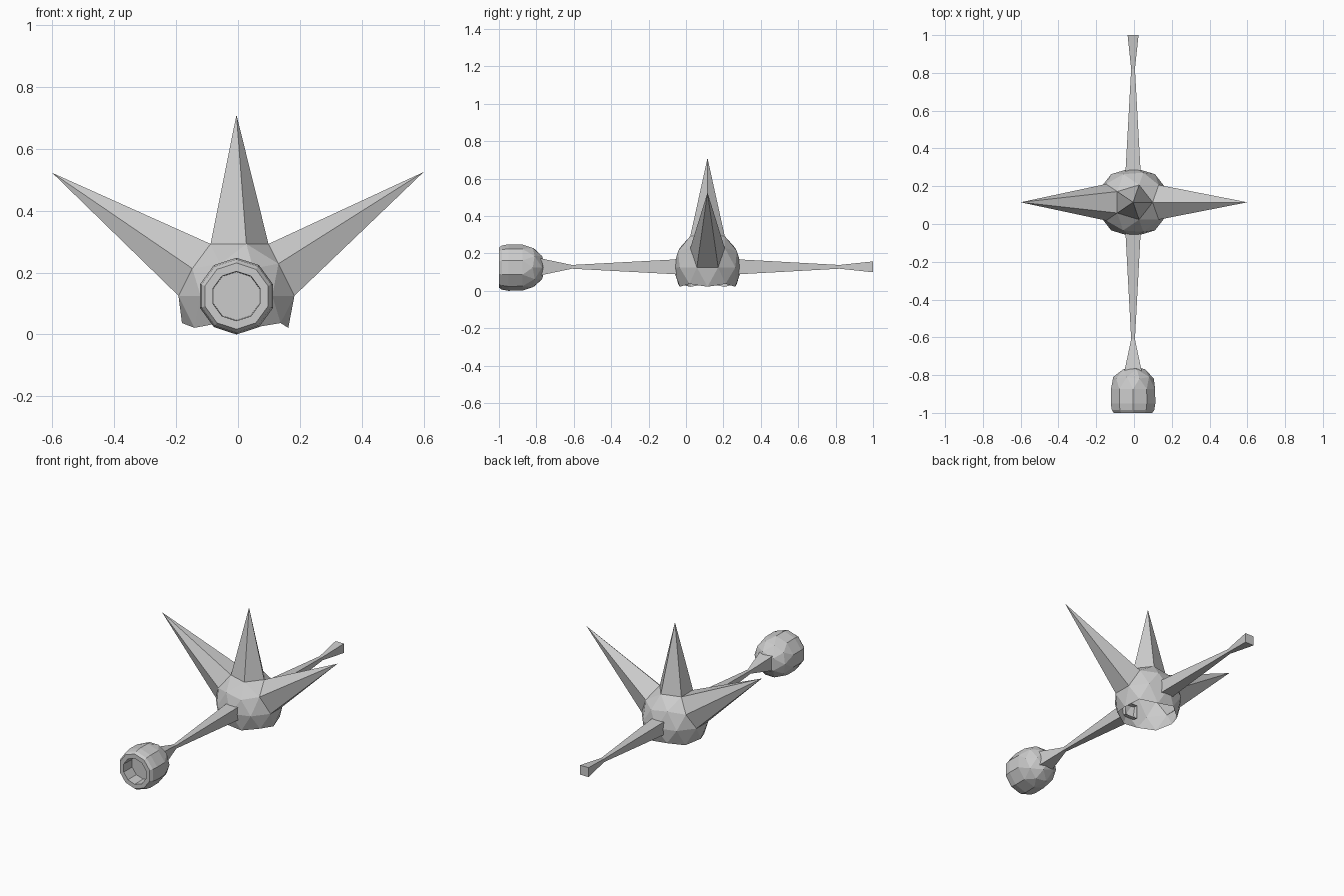
import bpy, bmesh, math
from mathutils import Vector

if "Cube" in bpy.data.objects:
    bpy.data.objects.remove(bpy.data.objects["Cube"])

grey = bpy.data.materials.new("plain_grey")
grey.diffuse_color = (0.6, 0.6, 0.6, 1)
grey.use_nodes = True
grey.node_tree.nodes["Principled BSDF"].inputs["Base Color"].default_value = grey.diffuse_color
CX = -0.005  # shared axis of body, arms and cup


def finish(bm, name):
    mesh = bpy.data.meshes.new(name)
    bm.to_mesh(mesh)
    bm.free()
    mesh.materials.append(grey)
    obj = bpy.data.objects.new(name, mesh)
    bpy.context.collection.objects.link(obj)
    return obj


def nearest(bm, direction):
    d = Vector(direction)
    return min(bm.verts, key=lambda v: (v.co - d).length)


# Spiked body: faceted sphere, open below, three vertices drawn out to points
bm = bmesh.new()
bmesh.ops.create_icosphere(bm, subdivisions=2, radius=1)
bmesh.ops.delete(bm, geom=[v for v in bm.verts if v.co.z < -0.7], context='VERTS')
tips = [(nearest(bm, (0, 0, 1)), (CX, 0.115, 0.71)),
        (nearest(bm, (0.894, 0, 0.447)), (0.60, 0.115, 0.525)),
        (nearest(bm, (-0.851, 0, 0.526)), (-0.60, 0.115, 0.522))]
for v in bm.verts:
    v.co = (CX + v.co.x * 0.197, 0.115 + v.co.y * 0.184, 0.125 + v.co.z * 0.197)
for v, tip in tips:
    v.co = tip
finish(bm, "spiked_body")


# Square arms: tapered, pinched near the outer end, open at the inner end
def arm(name, sections):
    bm = bmesh.new()
    rings = []
    for y, h in sections:
        rings.append([bm.verts.new((CX + sx * h, y, 0.128 + sz * h))
                      for sx, sz in ((-1, -1), (1, -1), (1, 1), (-1, 1))])
    for a, b in zip(rings, rings[1:]):
        for i in range(4):
            j = (i + 1) % 4
            bm.faces.new((a[i], a[j], b[j], b[i]))
    bm.faces.new(rings[-1])
    bmesh.ops.recalc_face_normals(bm, faces=bm.faces)
    finish(bm, name)


arm("rear_arm", [(0.26, 0.041), (0.82, 0.010), (1.0, 0.029)])
arm("front_arm", [(-0.03, 0.041), (-0.61, 0.010), (-0.79, 0.048)])

# Cup: faceted half sphere closed at the back, drawn forward into a ten-sided
# wall with a rounded lip and a recessed floor
R, CZ = 0.123, 0.124
bm = bmesh.new()
bmesh.ops.create_icosphere(bm, subdivisions=2, radius=R)
bmesh.ops.delete(bm, geom=[v for v in bm.verts if v.co.z < -0.1 * R], context='VERTS')
for v in bm.verts:
    x, y, z = v.co
    v.co = (CX + x, -0.874 + z, CZ - y)
rim = [v for v in bm.verts if v.co.y < -0.87]
rim.sort(key=lambda v: math.atan2(v.co.z - CZ, v.co.x - CX))
n = len(rim)
for y, r in ((-0.95, 0.124), (-0.985, 0.118), (-1.0, 0.107), (-1.0, 0.08), (-0.92, 0.078)):
    ring = []
    for v in rim:
        d = Vector((v.co.x - CX, 0, v.co.z - CZ)).normalized()
        ring.append(bm.verts.new((CX + d.x * r, y, CZ + d.z * r)))
    for i in range(n):
        j = (i + 1) % n
        bm.faces.new((rim[i], rim[j], ring[j], ring[i]))
    rim = ring
bm.faces.new(rim)
bmesh.ops.recalc_face_normals(bm, faces=bm.faces)
finish(bm, "front_cup")
